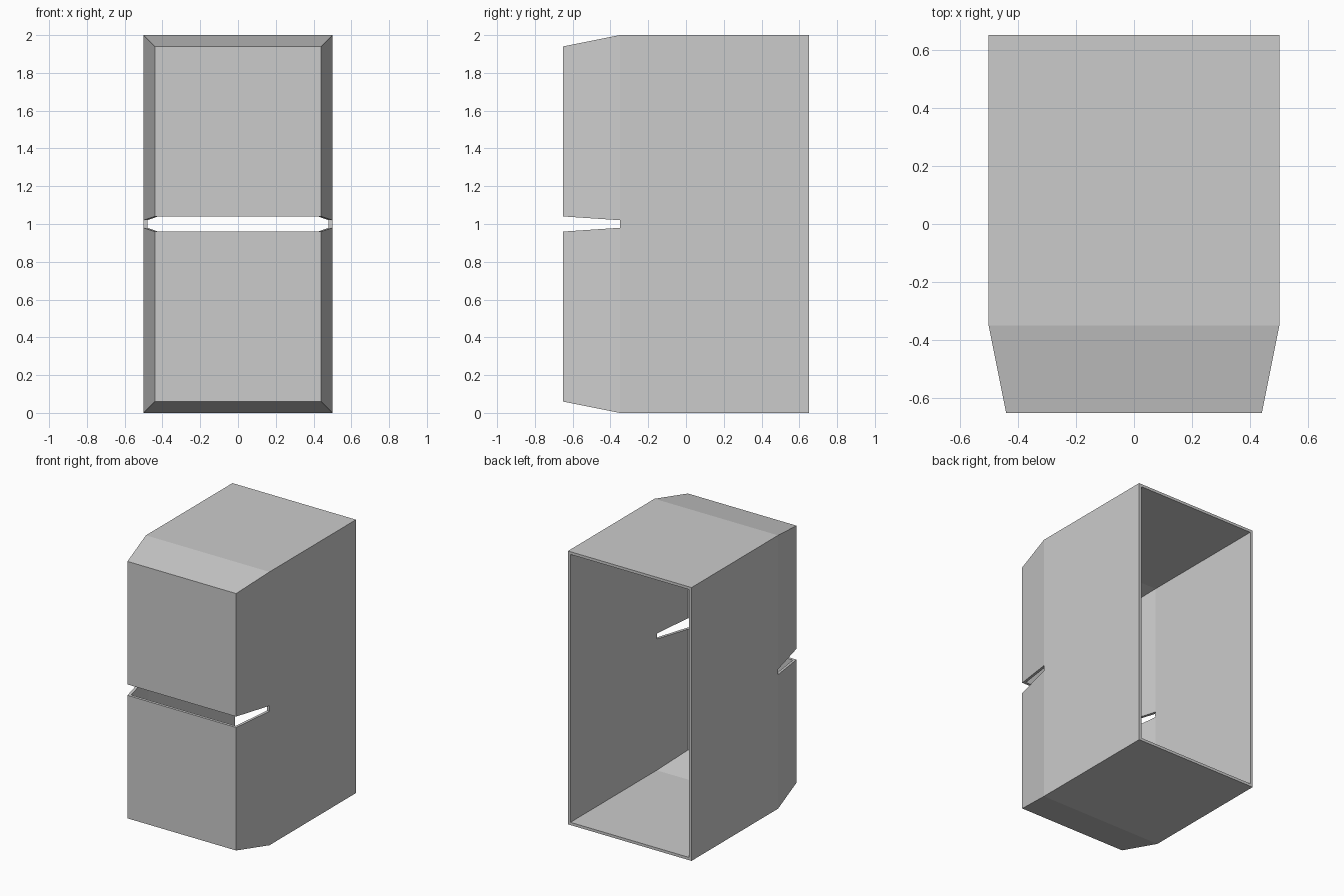
import bpy, bmesh

if "Cube" in bpy.data.objects:
    bpy.data.objects.remove(bpy.data.objects["Cube"])

# Key stations: straight sleeve from BACK to BEND, then a taper to FRONT
BACK, BEND, FRONT = 0.65, -0.35, -0.65
HALF_W, NOSE_W = 0.50, 0.44
HALF_H, NOSE_H = 1.00, 0.94
SLIT_IN, SLIT_OUT = 0.02, 0.04
WALL = 0.02

# One quarter of the shell (x >= 0, upper half), relative to the centre
quarter = {
    "side": [(HALF_W, BACK, 0), (HALF_W, BACK, HALF_H), (HALF_W, BEND, HALF_H),
             (HALF_W, BEND, SLIT_IN), (HALF_W, BEND, 0)],
    "top": [(0, BACK, HALF_H), (0, BEND, HALF_H),
            (HALF_W, BEND, HALF_H), (HALF_W, BACK, HALF_H)],
    "side_taper": [(HALF_W, BEND, SLIT_IN), (HALF_W, BEND, HALF_H),
                   (NOSE_W, FRONT, NOSE_H), (NOSE_W, FRONT, SLIT_OUT)],
    "top_taper": [(0, BEND, HALF_H), (0, FRONT, NOSE_H),
                  (NOSE_W, FRONT, NOSE_H), (HALF_W, BEND, HALF_H)],
    "front": [(0, FRONT, SLIT_OUT), (NOSE_W, FRONT, SLIT_OUT),
              (NOSE_W, FRONT, NOSE_H), (0, FRONT, NOSE_H)],
}

bm = bmesh.new()
for points in quarter.values():
    bm.faces.new([bm.verts.new(p) for p in points])
bmesh.ops.remove_doubles(bm, verts=bm.verts, dist=1e-5)

# Point every face outward
bm.normal_update()
for f in bm.faces:
    if f.normal.dot(f.calc_center_median()) < 0:
        f.normal_flip()

mesh = bpy.data.meshes.new("slotted_shell")
bm.to_mesh(mesh)
bm.free()
shell = bpy.data.objects.new("slotted_shell", mesh)
shell.location.z = HALF_H
bpy.context.collection.objects.link(shell)

# Mirror to the full shell, then give the walls thickness
mirror = shell.modifiers.new("mirror", 'MIRROR')
mirror.use_axis = (True, False, True)
mirror.use_clip = True
mirror.merge_threshold = 0.0005

wall = shell.modifiers.new("wall", 'SOLIDIFY')
wall.thickness = WALL
wall.offset = -1
wall.use_even_offset = True
wall.use_quality_normals = True
